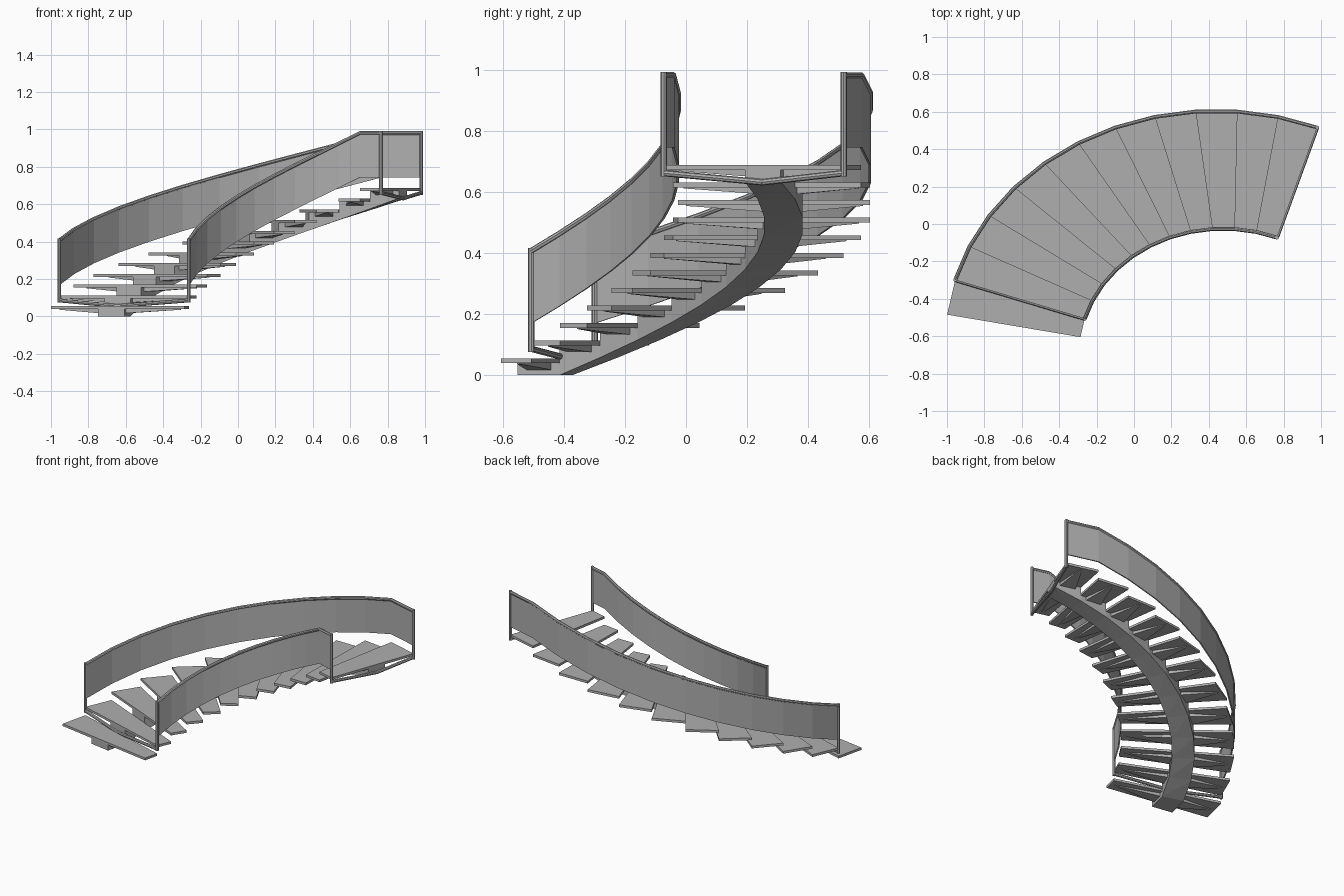
import bpy
import bmesh
from math import sin, cos, radians
from mathutils import Vector

default_cube = bpy.data.objects.get("Cube")
if default_cube:
    bpy.data.objects.remove(default_cube, do_unlink=True)

STEPS = 12
RISE = 0.0575
TREAD_THICK = 0.016
TUBE_RADIUS = 0.0105
STEP_ANGLE = radians(8.74)

grey = bpy.data.materials.new("plain grey")
grey.use_nodes = True
colour = (0.43, 0.43, 0.43, 1)
grey.diffuse_color = colour
grey.node_tree.nodes["Principled BSDF"].inputs["Base Color"].default_value = colour


def plan(edge, across, z):
    """Point on a step edge: across is 0 at the inner side, 1 at the outer side."""
    angle = (edge - 9.5) * STEP_ANGLE
    inner = Vector((0.478 + 0.77 * sin(angle), -0.685 + 0.66 * cos(angle), z))
    outer = Vector((0.44 + 1.45 * sin(angle), -0.635 + 1.24 * cos(angle), z))
    return inner.lerp(outer, across)


def tread_top(step):
    return 0.055 + step * RISE


def rail_height(edge):
    return 0.406 + (min(edge, STEPS - 1) - 1) * RISE


def stringer_base(edge):
    return max(0, (edge - 1) * RISE)


def add_hull(bm, points):
    verts = [bm.verts.new(p) for p in points]
    bmesh.ops.convex_hull(bm, input=verts)


def finish(name, bm):
    bmesh.ops.recalc_face_normals(bm, faces=bm.faces)
    mesh = bpy.data.meshes.new(name)
    bm.to_mesh(mesh)
    bm.free()
    mesh.materials.append(grey)
    obj = bpy.data.objects.new(name, mesh)
    bpy.context.collection.objects.link(obj)
    return obj


def tube(name, points):
    curve = bpy.data.curves.new(name, "CURVE")
    curve.dimensions = "3D"
    curve.bevel_depth = TUBE_RADIUS
    curve.bevel_resolution = 2
    curve.use_fill_caps = True
    spline = curve.splines.new("POLY")
    spline.points.add(len(points) - 1)
    for target, p in zip(spline.points, points):
        target.co = (*p, 1)
    spline.use_smooth = False
    curve.materials.append(grey)
    obj = bpy.data.objects.new(name, curve)
    bpy.context.collection.objects.link(obj)


# Treads, each a thin wedge between two step edges
bm = bmesh.new()
for step in range(STEPS):
    top = tread_top(step)
    add_hull(bm, [plan(edge, across, z) for edge in (step, step + 1)
                  for across in (0, 1) for z in (top - TREAD_THICK, top)])
finish("treads", bm)

# Central stringer: stepped top, sloping underside
bm = bmesh.new()
for step in range(STEPS):
    under = tread_top(step) - TREAD_THICK
    add_hull(bm, [plan(edge, across, z) for edge in (step, step + 1)
                  for across in (0.45, 0.65)
                  for z in (stringer_base(edge), under)])
finish("stringer", bm)

# Tapered brackets reaching from the stringer to both ends of each tread
bm = bmesh.new()
for step in range(STEPS):
    under = tread_top(step) - TREAD_THICK
    for root, tip in ((0.46, 0.04), (0.64, 0.96)):
        points = [plan(step + 0.5 + side, root, z)
                  for side in (-0.3, 0.3) for z in (under, under - 0.022)]
        points += [plan(step + 0.5 + side, tip, z)
                   for side in (-0.04, 0.04) for z in (under, under - 0.003)]
        add_hull(bm, points)
finish("tread_brackets", bm)

# Balustrades: handrail, infill panel, end posts and support bars
for name, across in (("inner", 0), ("outer", 1)):
    edges = range(1, STEPS + 1)
    tube(name + "_handrail", [plan(e, across, rail_height(e)) for e in edges])

    bm = bmesh.new()
    columns = [[bm.verts.new(plan(e, across, rail_height(e) - drop))
                for drop in (0, 0.237)] for e in edges]
    for a, b in zip(columns, columns[1:]):
        bm.faces.new((a[0], a[1], b[1], b[0]))
    panel = finish(name + "_panel", bm)
    solid = panel.modifiers.new("thickness", "SOLIDIFY")
    solid.thickness = 0.008
    solid.offset = 0

    for place, edge in (("bottom", 1), ("top", STEPS)):
        high = rail_height(edge)
        foot = plan(edge, across, high - 0.32)
        tube(f"{name}_{place}_post",
             [plan(edge, across, high + TUBE_RADIUS), foot - Vector((0, 0, TUBE_RADIUS))])
        tube(f"{name}_{place}_bar", [foot, plan(edge, 0.55, high - 0.35)])
